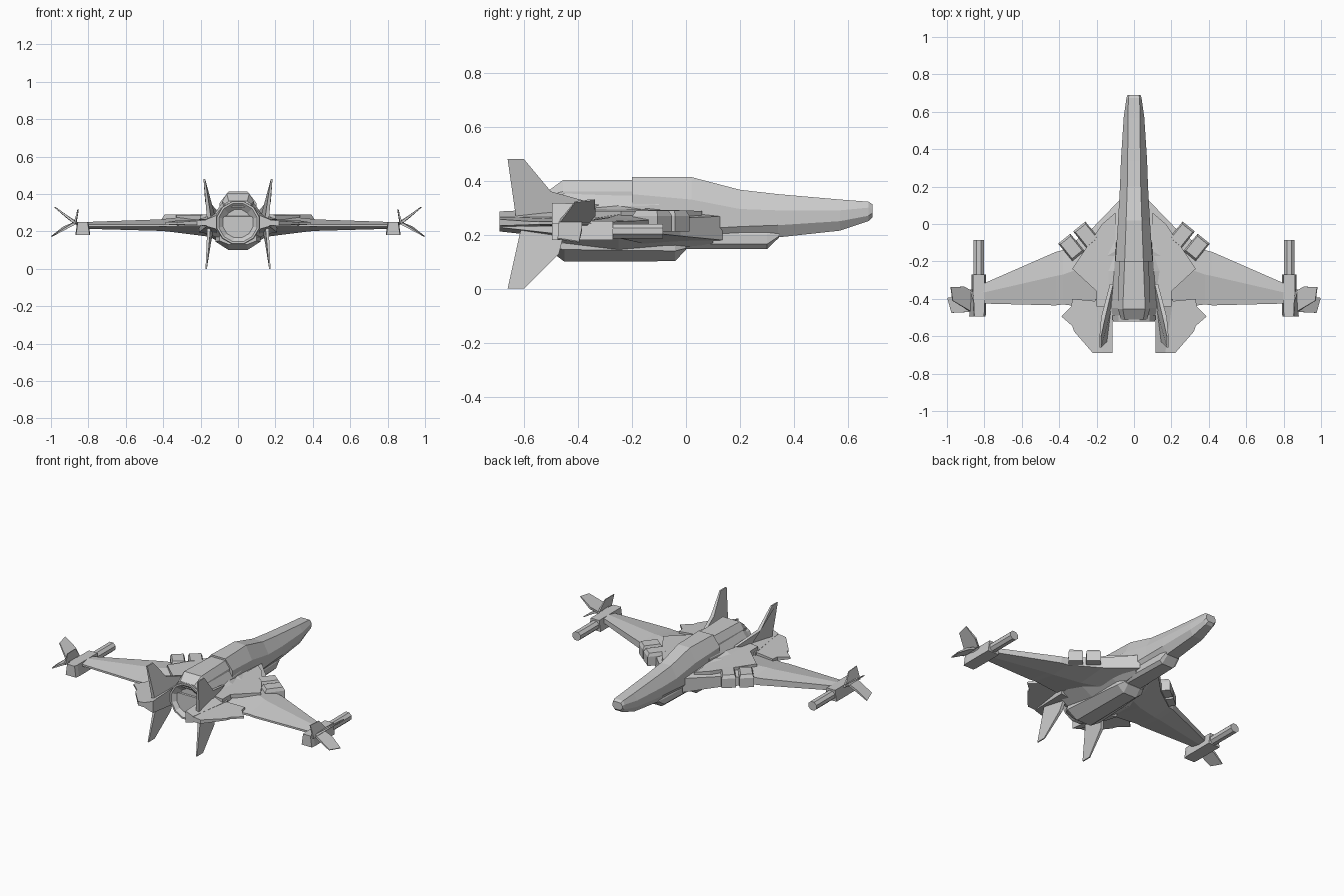
import bpy, math
from mathutils import Vector, Matrix


def build(name, verts, faces, mirror=False):
    import bmesh
    bm = bmesh.new()
    vs = [bm.verts.new(v) for v in verts]
    for f in faces:
        bm.faces.new([vs[i] for i in f])
    bmesh.ops.recalc_face_normals(bm, faces=bm.faces)
    me = bpy.data.meshes.new(name)
    bm.to_mesh(me)
    bm.free()
    ob = bpy.data.objects.new(name, me)
    bpy.context.collection.objects.link(ob)
    if mirror:
        m = ob.modifiers.new("mirror", 'MIRROR')
        m.use_mirror_merge = False
    return ob


def loft(name, rings, mirror=False):
    n = len(rings[0])
    faces = [list(range(n)), [(len(rings) - 1) * n + i for i in range(n)]]
    for r in range(len(rings) - 1):
        for i in range(n):
            j = (i + 1) % n
            faces.append([r * n + i, r * n + j, (r + 1) * n + j, (r + 1) * n + i])
    return build(name, [p for ring in rings for p in ring], faces, mirror)


def hull_ring(y, wb, zb, w, z1, z2, wt, zt):
    half = [(wb, zb), (w, z1), (w, z2), (wt, zt)]
    return [(x, y, z) for x, z in half] + [(-x, y, z) for x, z in reversed(half)]


def hull(name, rows):
    return loft(name, [hull_ring(*r) for r in rows])


def fin(name, pts, off, thick):
    # thin blade: outline swept by +-off, with a thickness factor per point
    a = [Vector(p) + Vector(off) * t for p, t in zip(pts, thick)]
    b = [Vector(p) - Vector(off) * t for p, t in zip(pts, thick)]
    return loft(name, [a, b], True)


# Fuselage from nose to engine
hull("fuselage", [
    (.69, .02, .265, .035, .28, .295, .025, .312),
    (.675, .025, .25, .04, .27, .30, .03, .322),
    (.57, .035, .215, .055, .25, .29, .032, .33),
    (.34, .04, .19, .07, .235, .29, .034, .35),
    (.20, .045, .19, .075, .23, .295, .036, .366),
    (.02, .05, .17, .085, .22, .33, .042, .413),
    (-.20, .06, .15, .10, .21, .35, .05, .413)])
hull("engine_housing", [
    (-.10, .07, .15, .095, .21, .31, .07, .355),
    (-.45, .06, .14, .122, .21, .30, .08, .36),
    (-.49, .05, .14, .118, .21, .29, .06, .36)])
hull("dorsal_spine", [
    (-.20, .075, .33, .08, .345, .36, .05, .402),
    (-.455, .075, .33, .085, .345, .36, .06, .402),
    (-.51, .06, .33, .07, .335, .345, .05, .362)])

# Twelve-sided exhaust with a sunken cone
def circ(y, r):
    return [(r * math.cos(math.tau * (i + .5) / 12), y,
             .247 + r * math.sin(math.tau * (i + .5) / 12)) for i in range(12)]
loft("exhaust", [circ(-.42, .125), circ(-.52, .117), circ(-.52, .106), circ(-.43, .004)])

# Belly, chin intake and keel
hull("belly", [
    (.10, .06, .165, .09, .19, .25, .07, .27),
    (-.05, .07, .15, .15, .19, .25, .08, .28),
    (-.25, .08, .13, .20, .20, .265, .10, .31),
    (-.45, .07, .14, .20, .215, .265, .12, .29),
    (-.50, .06, .16, .13, .22, .26, .10, .28)])
hull("keel", [
    (.00, .045, .145, .07, .15, .16, .06, .18),
    (-.04, .045, .102, .09, .14, .16, .08, .18),
    (-.45, .05, .10, .12, .145, .17, .08, .2),
    (-.49, .05, .13, .10, .15, .17, .08, .2)])
hull("chin_intake", [
    (.345, .035, .19, .05, .195, .20, .045, .21),
    (.30, .04, .147, .058, .165, .20, .05, .22),
    (-.04, .05, .147, .07, .165, .20, .06, .22)])

# Wings: x, leading y, trailing y, edge bottom, edge top, crest bottom, crest top
def wing_ring(x, le, te, b, t, cb, ct):
    c = le + (te - le) * .45
    return [(x, le, b), (x, le, t), (x, c, ct), (x, te, .238), (x, te, .226), (x, c, cb)]
loft("wing", [wing_ring(*r) for r in [
    (.07, .135, -.45, .18, .268, .16, .30),
    (.22, -.02, -.45, .195, .262, .18, .285),
    (.38, -.14, -.43, .208, .255, .20, .268),
    (.42, -.15, -.435, .21, .253, .203, .264),
    (.82, -.325, -.425, .216, .245, .214, .25)]], True)

# Raised root panel on the wing
fin("wing_root_panel", [(.10, .06, .275), (.17, .0, .278), (.33, -.24, .276),
                        (.20, -.36, .276), (.20, -.44, .276), (.10, -.44, .285)],
    (0, 0, .012), [1] * 6)

# Two blocks along each wing's leading edge
for k, (cx, cy) in enumerate([(.255, -.06), (.335, -.125)]):
    rot = Matrix.Rotation(math.radians(-39), 3, 'Z')
    rings = []
    for z, s in [(.212, 1), (.27, 1), (.29, .82)]:
        rings.append([rot @ Vector((sx * .042 * s, sy * .06 * s, 0)) + Vector((cx, cy, z))
                      for sx, sy in [(-1, -1), (1, -1), (1, 1), (-1, 1)]])
    loft(f"wing_block_{k + 1}", rings, True)

# Tailplanes
fin("tailplane", [(.12, -.42, .248), (.33, -.40, .245), (.335, -.44, .245), (.388, -.495, .243),
                  (.33, -.545, .243), (.32, -.575, .243), (.22, -.69, .245), (.125, -.69, .248)],
    (0, 0, .012), [1.6, 1, 1, .5, .5, .5, 1, 1.6])
loft("tail_boom", [[(.115, y, zb), (.19 * k, y, zb + .015), (.19 * k, y, .265), (.115, y, zt)]
                   for y, zb, zt, k in [(-.40, .18, .30, 1.1), (-.69, .212, .286, .88)]], True)

# Upright and hanging fins
fin("upper_fin", [(.12, -.32, .31), (.165, -.50, .36), (.18, -.60, .48), (.18, -.66, .48),
                  (.155, -.63, .27), (.13, -.45, .27)], (.011, 0, 0), [.8, 1, .4, .4, 1, 1])
fin("lower_fin", [(.14, -.45, .21), (.155, -.47, .13), (.17, -.60, 0), (.17, -.66, 0),
                  (.155, -.61, .225)], (.009, 0, 0), [1, 1, .4, .4, 1])

# Wingtip gun pods with barrel and three small fins
loft("wingtip_pod", [[(.83 - a, y, .18), (.83 + a, y, .18), (.83 + b, y, .25), (.83 - b, y, .25)]
                     for y, a, b in [(-.27, .04, .03), (-.47, .04, .03), (-.495, .036, .026)]], True)
loft("gun_barrel", [[(.83 + .031 * math.cos(math.tau * (i + .5) / 8), y,
                      .213 + .029 * math.sin(math.tau * (i + .5) / 8)) for i in range(8)]
                    for y in (-.085, -.30)], True)
fin("wingtip_upper_fin", [(.85, -.37, .235), (.91, -.335, .275), (.98, -.337, .33), (.97, -.41, .322),
                          (.87, -.47, .245)], (.004, 0, -.006), [1, 1, .4, .4, 1])
fin("wingtip_lower_fin", [(.86, -.385, .25), (.93, -.385, .22), (.997, -.395, .173), (.975, -.475, .185),
                          (.87, -.47, .245)], (.004, 0, .006), [1, 1, .4, .4, 1])
fin("wingtip_inner_fin", [(.87, -.35, .24), (.857, -.41, .315), (.853, -.495, .318), (.875, -.495, .24)],
    (.006, 0, 0), [1, .4, .4, 1])
